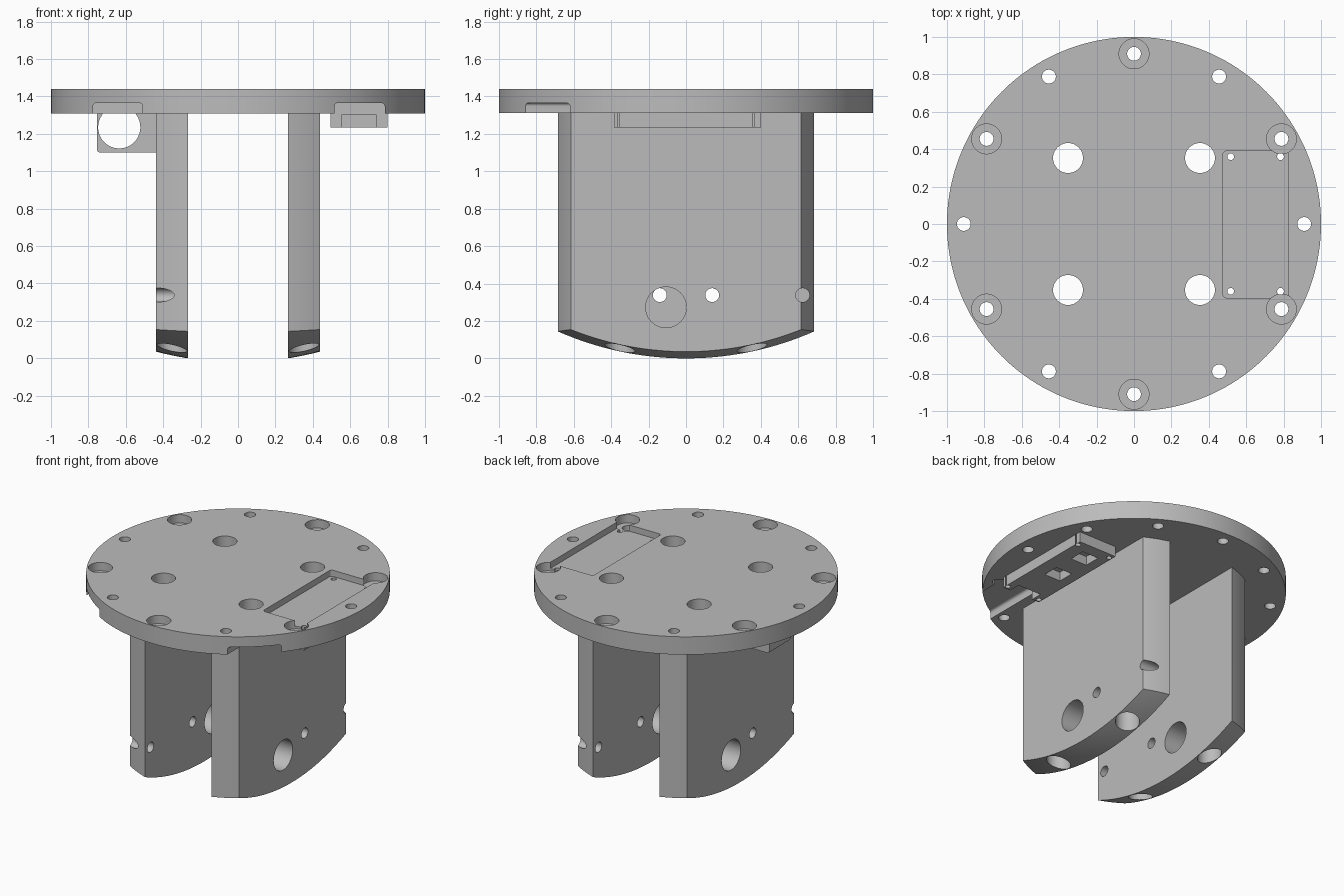
import bpy, bmesh, math
from mathutils import Matrix, Vector

if "Cube" in bpy.data.objects:
    bpy.data.objects.remove(bpy.data.objects["Cube"])

grey = bpy.data.materials.new("machined grey")
grey.use_nodes = True
grey.diffuse_color = (0.5, 0.5, 0.5, 1)
grey.node_tree.nodes["Principled BSDF"].inputs["Base Color"].default_value = grey.diffuse_color

TOP, UNDER = 1.44, 1.31      # plate faces
ARM_IN, ARM_OUT = 0.267, 0.4385
BORE = (ARM_IN + ARM_OUT) / 2


def make(name, bm):
    bmesh.ops.recalc_face_normals(bm, faces=bm.faces[:])
    mesh = bpy.data.meshes.new(name)
    bm.to_mesh(mesh)
    bm.free()
    mesh.materials.append(grey)
    ob = bpy.data.objects.new(name, mesh)
    bpy.context.scene.collection.objects.link(ob)
    return ob


def rod(name, center, radius, length, axis="Z", sides=40):
    turn = {"X": Matrix.Rotation(math.pi / 2, 4, "Y"),
            "Y": Matrix.Rotation(math.pi / 2, 4, "X"),
            "Z": Matrix.Identity(4)}[axis]
    bm = bmesh.new()
    bmesh.ops.create_cone(bm, cap_ends=True, segments=sides, radius1=radius, radius2=radius,
                          depth=length, matrix=Matrix.Translation(center) @ turn)
    return make(name, bm)


def block(name, x, y, z, axis=2, bevel=0, keep=lambda c: True):
    """Box from three ranges; edges along one axis may be rounded."""
    bm = bmesh.new()
    bmesh.ops.create_cube(bm, size=1)
    for v in bm.verts:
        v.co = Vector([r[0] if c < 0 else r[1] for c, r in zip(v.co, (x, y, z))])
    if bevel:
        edges = [e for e in bm.edges
                 if abs((e.verts[0].co - e.verts[1].co).normalized()[axis]) > 0.9
                 and keep((e.verts[0].co + e.verts[1].co) / 2)]
        bmesh.ops.bevel(bm, geom=edges, offset=bevel, segments=5, profile=0.5, affect="EDGES")
    return make(name, bm)


def combine(target, tool, operation="DIFFERENCE"):
    mod = target.modifiers.new("cut", "BOOLEAN")
    mod.operation, mod.object, mod.solver = operation, tool, "EXACT"
    bpy.context.view_layer.objects.active = target
    bpy.ops.object.modifier_apply(modifier=mod.name)
    bpy.data.objects.remove(tool)


def drill(target, center, radius, length, axis="Z"):
    combine(target, rod("drill", center, radius, length, axis), "DIFFERENCE")


# Round mounting plate
plate = rod("mounting_plate", (0, 0, (TOP + UNDER) / 2), 1, TOP - UNDER, sides=160)

# Ring of bolt holes, every other one counterbored
for i in range(12):
    a = math.radians(30 * i)
    x, y = 0.91 * math.cos(a), 0.91 * math.sin(a)
    drill(plate, (x, y, TOP), 0.037, 0.6)
    if i % 2:
        drill(plate, (x, y, TOP), 0.08, 0.12)

# Four large bores that carry on down through the arms
for x in (-BORE, BORE):
    for y in (-BORE, BORE):
        drill(plate, (x, y, TOP), 0.08, 0.6)

# Shallow lid pocket on top and two cable channels underneath
combine(plate, block("pocket", (0.475, 0.825), (-0.395, 0.39), (1.395, 1.6), 2, 0.02))
for x, end in (((0.515, 0.785), -0.385), ((-0.775, -0.51), 0.12)):
    combine(plate, block("channel", x, (-1.2, end), (1.2, 1.365), 1, 0.018,
                         lambda c: c.z > UNDER))

# Electronics housing under the pocket
housing = block("electronics_housing", (0.495, 0.80), (-0.385, 0.40), (1.235, UNDER))
combine(housing, block("front_notch", (0.553, 0.74), (-0.5, -0.30), (1.1, 1.30)))
for y in (-0.02, 0.25):
    combine(housing, block("recess", (0.57, 0.70), (y - 0.06, y + 0.06), (1.1, 1.30)))
for x in (0.517, 0.783):
    for y in (-0.36, 0.36):
        drill(plate, (x, y, TOP), 0.018, 0.6)
        drill(housing, (x, y, TOP), 0.018, 0.6)

# Socket bracket on the opposite arm
bracket = block("socket_bracket", (-0.755, -ARM_OUT), (-0.12, 0.12), (1.10, UNDER), 1, 0.02,
                lambda c: c.x < -0.6 and c.z < 1.2)
drill(bracket, (-0.635, 1 - 1, 1.235), 0.113, 1, "Y")


# Arms: slab with curved ends, domed foot, bores and side holes
def arm(name, s):
    bm = bmesh.new()
    steps = 10
    xs = [ARM_IN + (ARM_OUT - ARM_IN) * i / steps for i in range(steps + 1)]
    curve = [(x, math.sqrt(0.522 - 0.744 * x * x)) for x in xs]
    outline = curve + [(x, -y) for x, y in reversed(curve)]
    face = bm.faces.new([bm.verts.new((s * x, s * y, -0.2)) for x, y in outline])
    up = bmesh.ops.extrude_face_region(bm, geom=[face])["geom"]
    bmesh.ops.translate(bm, vec=(0, 0, UNDER + 0.2),
                        verts=[v for v in up if isinstance(v, bmesh.types.BMVert)])
    ob = make(name, bm)
    ball = bmesh.new()
    bmesh.ops.create_uvsphere(ball, u_segments=128, v_segments=96, radius=1.721,
                              matrix=Matrix.Translation((0, 0, 1.7)))
    combine(ob, make("dome", ball), "INTERSECT")
    for y in (-BORE, BORE):
        drill(ob, (s * BORE, y, 0.7), 0.08, 3)
    for y, z, r in ((-0.107, 0.273, 0.109), (0.14, 0.338, 0.037), (0.623, 0.338, 0.037)):
        drill(ob, (s * BORE, s * y, z), r, 0.4, "X")
    return ob


parts = [plate, housing, bracket, arm("left_arm", 1), arm("right_arm", -1)]

# Smooth the round walls, keep the machined edges crisp
bpy.ops.object.select_all(action="DESELECT")
for ob in parts:
    ob.select_set(True)
bpy.context.view_layer.objects.active = plate
bpy.ops.object.shade_smooth_by_angle(angle=math.radians(25))
